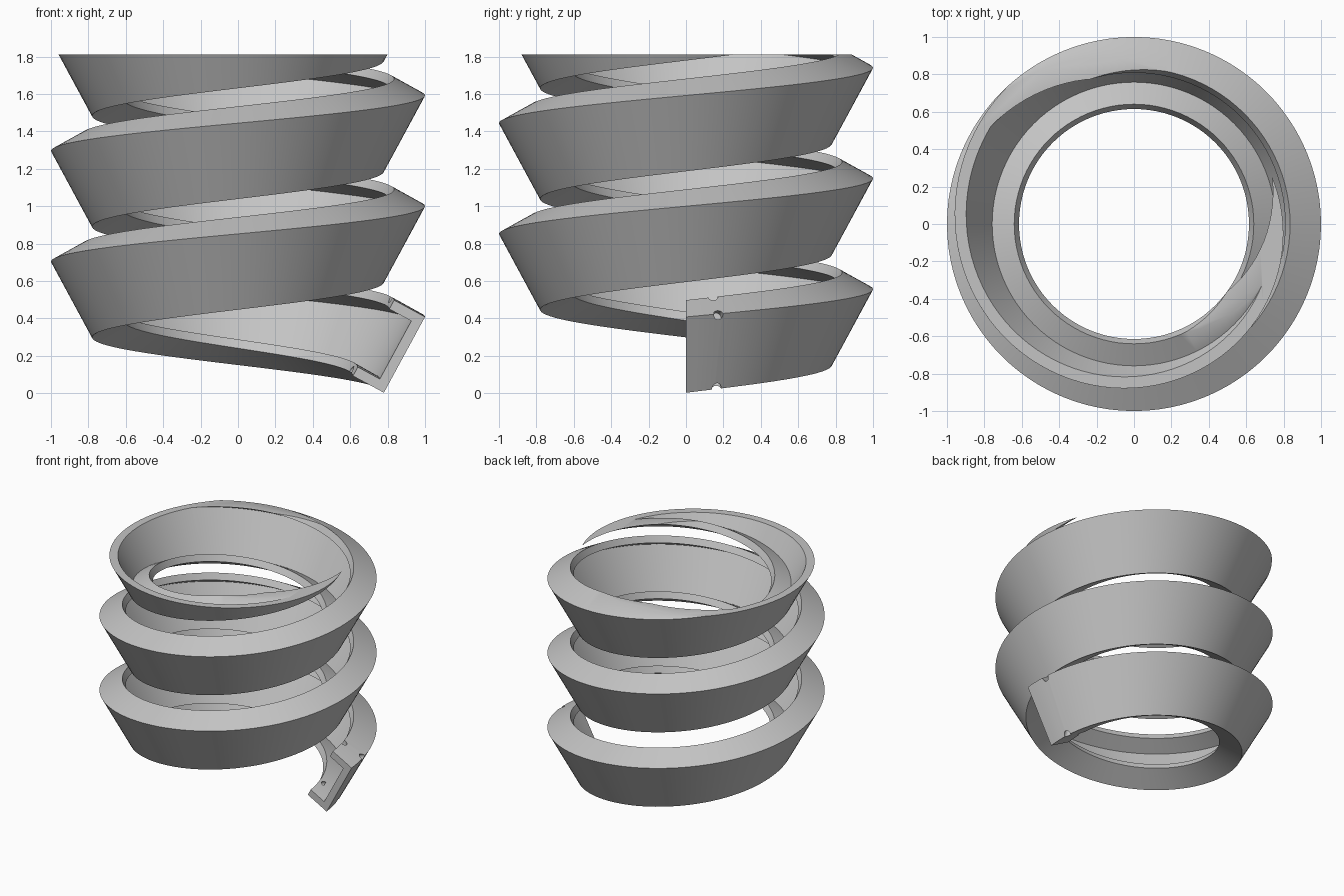
import bpy, bmesh, math
from mathutils import Vector

cube = bpy.data.objects.get("Cube")
if cube:
    bpy.data.objects.remove(cube, do_unlink=True)

PITCH, TURNS, STEPS, HEIGHT = 0.592, 3.3, 96, 1.81
WALL, FLANGE, THICK = 0.461, 0.188, 0.054
FOOT = Vector((0.78, 0.003))
UP = Vector((0.477, 0.879))        # along the leaning wall
INWARD = Vector((-0.879, 0.477))   # along the flanges

steel = bpy.data.materials.new("plain grey")
steel.use_nodes = True
steel.diffuse_color = (0.55, 0.55, 0.55, 1)
steel.node_tree.nodes["Principled BSDF"].inputs["Base Color"].default_value = (0.55, 0.55, 0.55, 1)


def section(along, depth):
    """Point of the channel section as (radius, height)."""
    return FOOT + UP * along + INWARD * depth


def on_helix(point, angle):
    return Vector((point.x * math.cos(angle), point.x * math.sin(angle),
                   point.y + PITCH * angle / math.tau))


# Channel section swept up the helix
profile = [section(a, d) for a, d in (
    (0, 0), (WALL, 0), (WALL, FLANGE), (WALL - THICK, FLANGE),
    (WALL - THICK, THICK), (THICK, THICK), (THICK, FLANGE), (0, FLANGE))]
bm = bmesh.new()
rings = [[bm.verts.new(on_helix(p, math.tau * i / STEPS)) for p in profile]
         for i in range(int(TURNS * STEPS) + 1)]
n = len(profile)
for low, high in zip(rings, rings[1:]):
    for k in range(n):
        bm.faces.new((low[k], low[(k + 1) % n], high[(k + 1) % n], high[k]))
bm.faces.new(rings[0])
bm.faces.new(rings[-1])
bmesh.ops.recalc_face_normals(bm, faces=bm.faces)
mesh = bpy.data.meshes.new("spiral_channel")
bm.to_mesh(mesh)
bm.free()
channel = bpy.data.objects.new("spiral_channel", mesh)
bpy.context.collection.objects.link(channel)
mesh.materials.append(steel)

# Cutters: flat top, and small notches at the corners near the lower end
cutters = []
bpy.ops.mesh.primitive_cube_add(size=3, location=(0, 0, HEIGHT + 1.5))
cutters.append(bpy.context.object)
for along, depth, angle in ((0, 0, 0.21), (WALL, 0, 0.175),
                            (0, FLANGE, 0.21), (WALL, FLANGE, 0.175)):
    spot = on_helix(section(along, depth), angle)
    side = 1 if (along > 0) == (depth > 0) else -1
    slant = UP * side + INWARD
    axis = Vector((slant.x * math.cos(angle), slant.x * math.sin(angle), slant.y))
    bpy.ops.mesh.primitive_cylinder_add(vertices=20, radius=0.025, depth=0.14, location=spot)
    notch = bpy.context.object
    notch.rotation_euler = axis.to_track_quat('Z', 'Y').to_euler()
    cutters.append(notch)

for i, cutter in enumerate(cutters):
    cutter.name = "top_cutter" if i == 0 else f"notch_cutter_{i}"
    cutter.data.materials.append(steel)
    mod = channel.modifiers.new(cutter.name, 'BOOLEAN')
    mod.operation, mod.solver, mod.object = 'DIFFERENCE', 'EXACT', cutter

# Apply the cuts, drop the cutters, and shade smooth
bpy.ops.object.select_all(action='DESELECT')
channel.select_set(True)
bpy.context.view_layer.objects.active = channel
for mod in list(channel.modifiers):
    bpy.ops.object.modifier_apply(modifier=mod.name)
for cutter in cutters:
    bpy.data.objects.remove(cutter, do_unlink=True)
bpy.ops.object.shade_smooth_by_angle(angle=math.radians(30))
